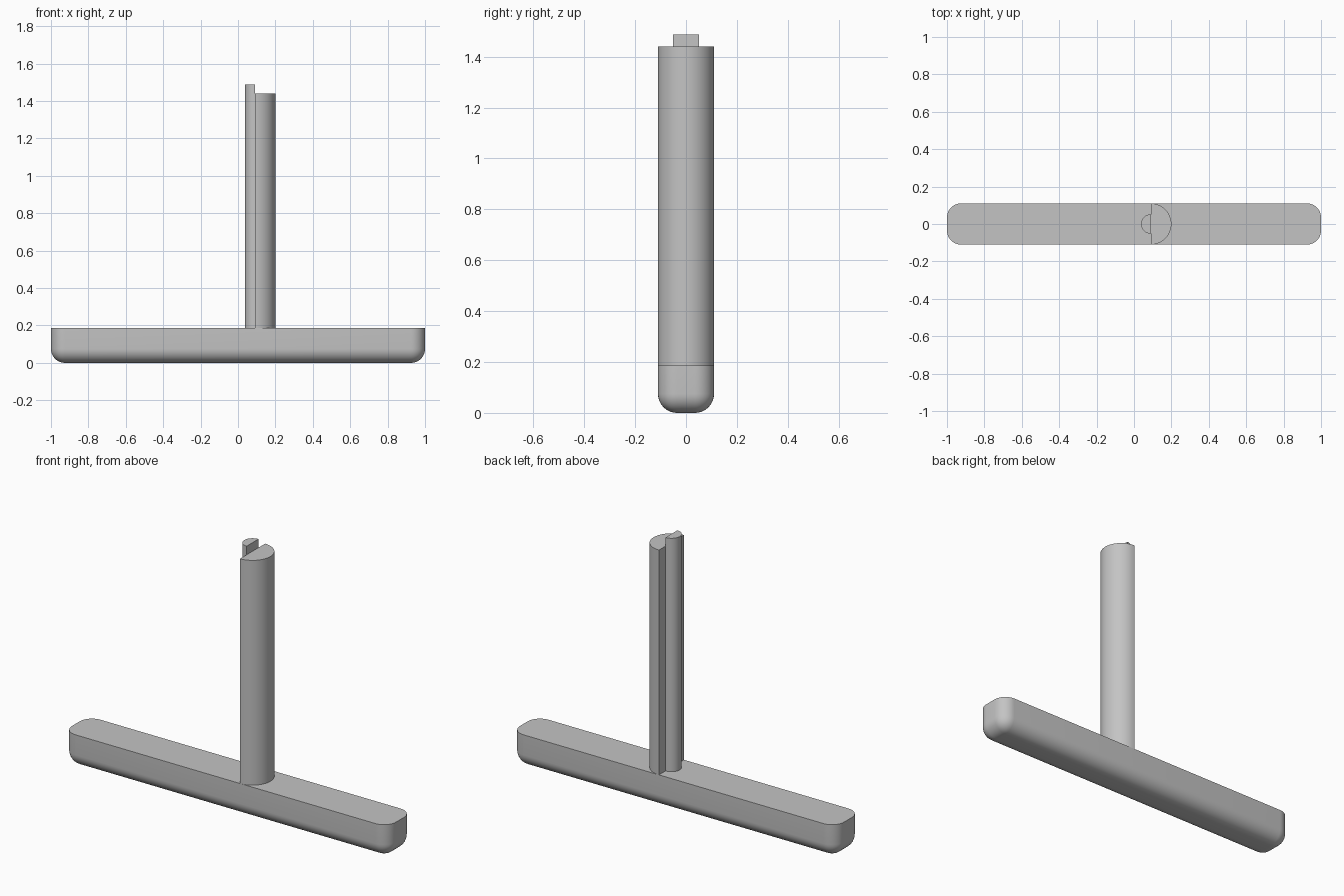
import bpy, bmesh, math

cube = bpy.data.objects.get("Cube")
if cube:
    bpy.data.objects.remove(cube, do_unlink=True)

grey = bpy.data.materials.new("plain grey")
grey.use_nodes = True
colour = (0.55, 0.55, 0.55, 1)
grey.diffuse_color = colour
grey.node_tree.nodes["Principled BSDF"].inputs["Base Color"].default_value = colour

BASE_TOP = 0.187
HALF_WIDTH = 0.11
POST_X = 0.09


def finish(name, bm):
    bmesh.ops.recalc_face_normals(bm, faces=bm.faces)
    mesh = bpy.data.meshes.new(name)
    bm.to_mesh(mesh)
    bm.free()
    mesh.materials.append(grey)
    obj = bpy.data.objects.new(name, mesh)
    bpy.context.collection.objects.link(obj)
    bpy.ops.object.select_all(action="DESELECT")
    obj.select_set(True)
    bpy.context.view_layer.objects.active = obj
    bpy.ops.object.shade_smooth_by_angle(angle=math.radians(30))
    return obj


def half_round_post(name, radius, top, side):
    """Half cylinder whose flat face lies on POST_X; side is +1 or -1."""
    bm = bmesh.new()
    steps = 32
    ring = []
    for i in range(steps + 1):
        a = math.pi * (i / steps - 0.5)
        ring.append(bm.verts.new((POST_X + side * radius * math.cos(a),
                                  radius * math.sin(a), BASE_TOP)))
    face = bm.faces.new(ring)
    grown = bmesh.ops.extrude_face_region(bm, geom=[face], use_keep_orig=True)
    verts = [v for v in grown["geom"] if isinstance(v, bmesh.types.BMVert)]
    bmesh.ops.translate(bm, verts=verts, vec=(0, 0, top - BASE_TOP))
    return finish(name, bm)


# Base bar: upright and lower edges rounded, top rim left sharp
bm = bmesh.new()
bmesh.ops.create_cube(bm, size=1)
for v in bm.verts:
    v.co = (v.co.x * 2, v.co.y * 2 * HALF_WIDTH, (v.co.z + 0.5) * BASE_TOP)
rounded = [e for e in bm.edges if min(v.co.z for v in e.verts) < 0.01]
bmesh.ops.bevel(bm, geom=rounded, offset=0.075, offset_type="OFFSET",
                segments=10, profile=0.5, affect="EDGES")
finish("base_bar", bm)

# Two half-round posts set back to back
half_round_post("large_half_post", HALF_WIDTH, 1.44, 1)
half_round_post("small_half_post", 0.052, 1.488, -1)
